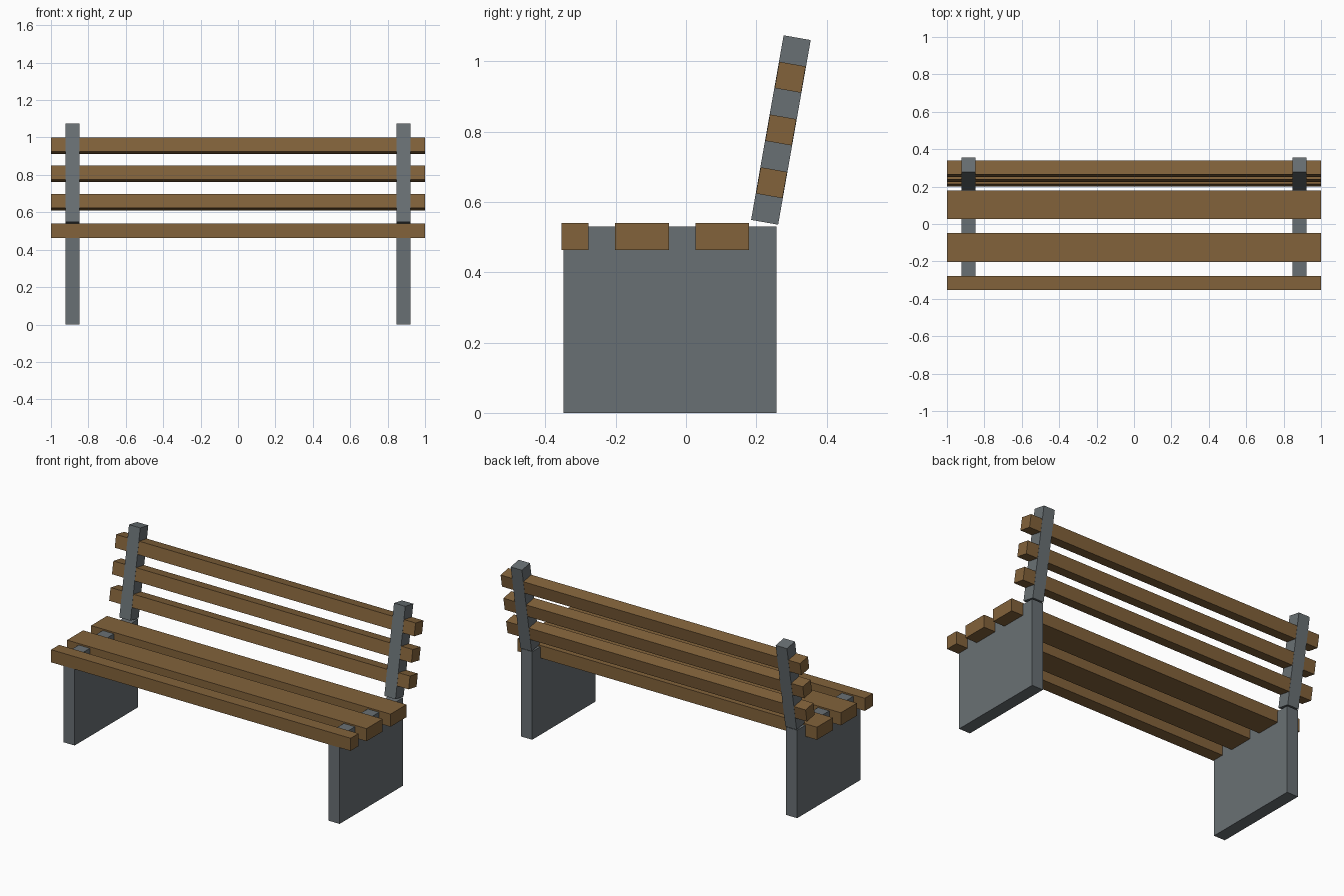
import bpy
import math
from mathutils import Matrix, Vector

if "Cube" in bpy.data.objects:
    bpy.data.objects.remove(bpy.data.objects["Cube"])

U = 0.0762                      # square timber size
TILT = Matrix.Rotation(math.radians(-10), 4, 'X')
BACK_CENTRE = Vector((0, 0.270, 0.805))


def material(name, rgb):
    m = bpy.data.materials.new(name)
    m.diffuse_color = (*rgb, 1)
    m.use_nodes = True
    m.node_tree.nodes["Principled BSDF"].inputs["Base Color"].default_value = m.diffuse_color
    return m


wood = material("brown wood", (0.225, 0.123, 0.043))
grey = material("grey concrete", (0.141, 0.163, 0.174))


def box(name, size, loc, mat, rot=Matrix.Identity(4)):
    bpy.ops.mesh.primitive_cube_add(size=1)
    ob = bpy.context.object
    ob.name = ob.data.name = name
    ob.data.transform(Matrix.Diagonal((*size, 1)))
    ob.matrix_world = Matrix.Translation(loc) @ rot
    ob.data.materials.append(mat)
    return ob


# Side panels and leaning back posts
for side, sx in (("left", -1), ("right", 1)):
    x = sx * 0.885
    box(side + "_leg_panel", (0.075, 0.605, 0.531), (x, -0.0455, 0.2655), grey)
    box(side + "_back_post", (0.075, U + 0.002, 7 * U),
        BACK_CENTRE + Vector((x, 0, 0)), grey, TILT)

# Seat: narrow front slat and two wide slats
for name, y0, y1 in (("front", -0.354, -0.278), ("middle", -0.202, -0.049),
                     ("rear", 0.027, 0.179)):
    box(name + "_seat_slat", (2, y1 - y0, U), (0, (y0 + y1) / 2, 0.502), wood)

# Backrest slats, spaced along the leaning posts
for name, k in (("lower", -2), ("middle", 0), ("upper", 2)):
    box(name + "_back_slat", (2, U, U),
        BACK_CENTRE + TILT @ Vector((0, 0, k * U)), wood, TILT)
